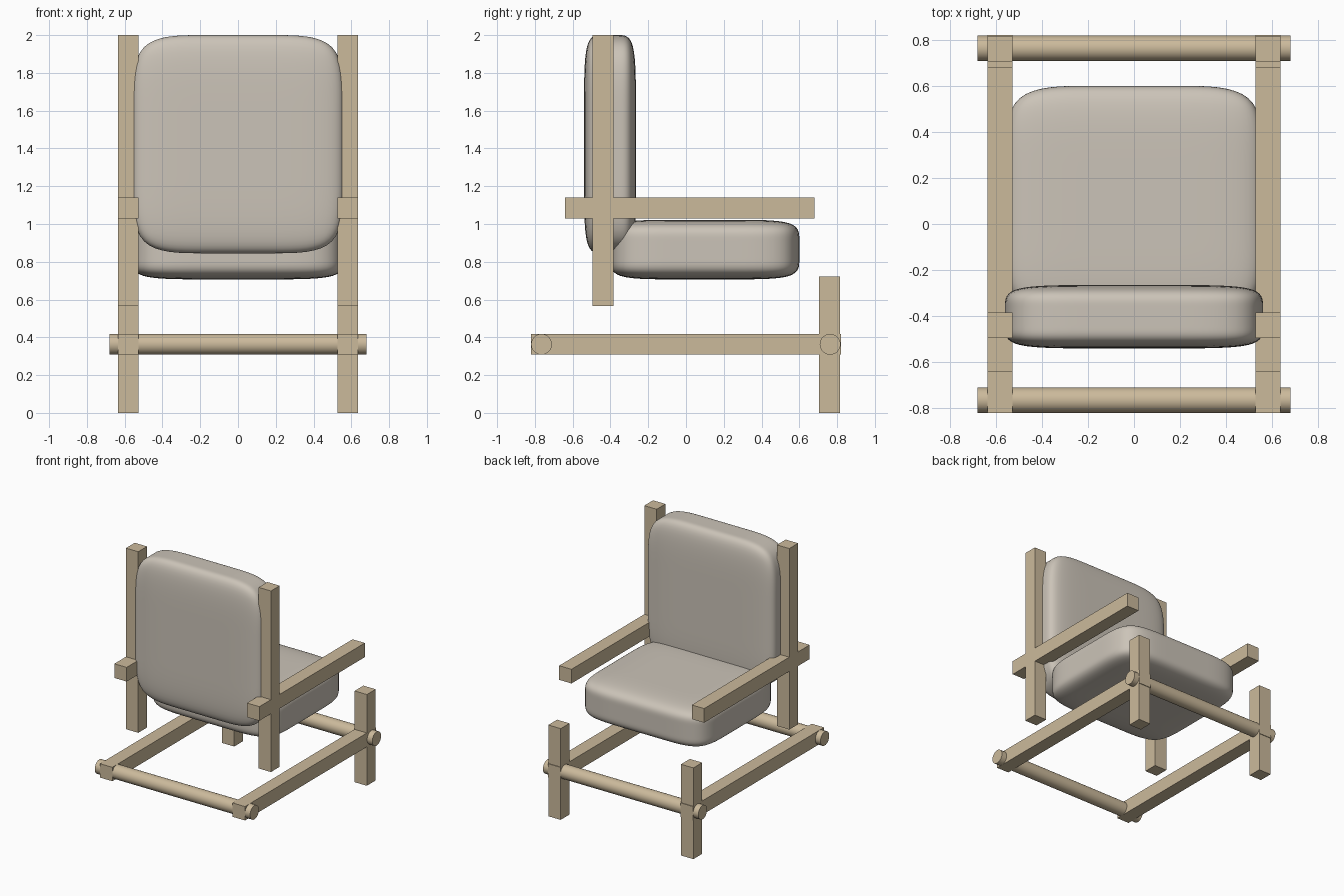
import bpy, bmesh, math

if "Cube" in bpy.data.objects:
    bpy.data.objects.remove(bpy.data.objects["Cube"])

def material(name, color):
    m = bpy.data.materials.new(name)
    m.diffuse_color = color
    m.use_nodes = True
    m.node_tree.nodes["Principled BSDF"].inputs["Base Color"].default_value = m.diffuse_color
    return m

wood = material("pale_wood", (0.60, 0.49, 0.33, 1))
fabric = material("linen", (0.60, 0.55, 0.48, 1))

def box(name, lo, hi, mat, cuts=0):
    bm = bmesh.new()
    bmesh.ops.create_cube(bm, size=1)
    if cuts:
        bmesh.ops.subdivide_edges(bm, edges=bm.edges[:], cuts=cuts, use_grid_fill=True)
    for v in bm.verts:
        v.co = [(a + b) / 2 + c * (b - a) for a, b, c in zip(lo, hi, v.co)]
    me = bpy.data.meshes.new(name)
    bm.to_mesh(me)
    bm.free()
    me.materials.append(mat)
    ob = bpy.data.objects.new(name, me)
    bpy.context.collection.objects.link(ob)
    return ob

def cushion(name, lo, hi):
    # box in thirds, rounded by subdivision
    ob = box(name, lo, hi, fabric, cuts=2)
    for p in ob.data.polygons:
        p.use_smooth = True
    sub = ob.modifiers.new("round", 'SUBSURF')
    sub.levels = sub.render_levels = 3

def dowel(name, y):
    bpy.ops.mesh.primitive_cylinder_add(vertices=32, radius=0.055, depth=1.36,
                                        location=(0, y, 0.363),
                                        rotation=(0, math.pi / 2, 0))
    ob = bpy.context.object
    ob.name = name
    ob.data.materials.append(wood)
    bpy.ops.object.shade_smooth_by_angle()

# Square timbers: y and z ranges, repeated on both sides
timbers = {
    "back_post": (-0.495, -0.385, 0.567, 2.0),
    "armrest": (-0.64, 0.68, 1.028, 1.14),
    "front_leg": (0.705, 0.815, 0.0, 0.722),
    "base_rail": (-0.82, 0.82, 0.308, 0.418),
}
for side, x0, x1 in (("left", -0.635, -0.527), ("right", 0.527, 0.635)):
    for part, (y0, y1, z0, z1) in timbers.items():
        box(f"{part}_{side}", (x0, y0, z0), (x1, y1, z1), wood)

# Round cross bars
dowel("cross_bar_a", -0.765)
dowel("cross_bar_b", 0.763)

# Cushions
cushion("seat_cushion", (-0.56, -0.40, 0.707), (0.56, 0.60, 1.022))
cushion("back_cushion", (-0.56, -0.54, 0.845), (0.56, -0.265, 2.0))
